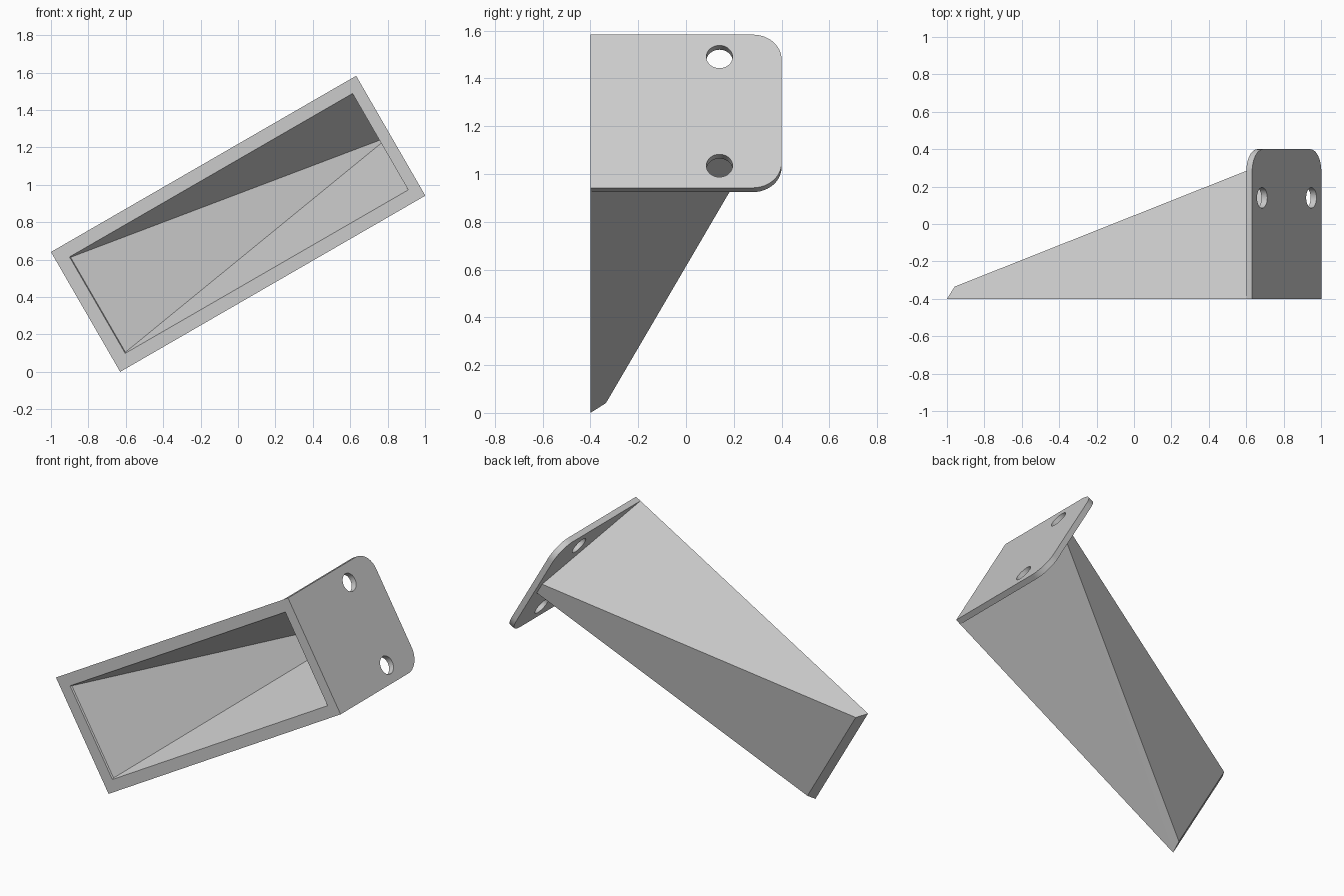
import bpy, bmesh, math
from mathutils import Matrix

cube = bpy.data.objects.get("Cube")
if cube:
    bpy.data.objects.remove(cube, do_unlink=True)

LENGTH, WIDTH, PLATE = 1.884, 0.74, 0.036
MID = WIDTH / 2
FRONT, BACK = -0.4, 0.4

# Local frame: x along the wedge, y depth, z across; tilted up 30 degrees
TILT = Matrix.Translation((-0.63, 0, 0)) @ Matrix.Rotation(math.radians(-30), 4, 'Y')

grey = bpy.data.materials.new("light grey")
grey.use_nodes = True
colour = (0.6, 0.6, 0.6, 1)
grey.diffuse_color = colour
grey.node_tree.nodes["Principled BSDF"].inputs["Base Color"].default_value = colour


def make_object(name, bm):
    bmesh.ops.recalc_face_normals(bm, faces=bm.faces)
    bm.transform(TILT)
    mesh = bpy.data.meshes.new(name)
    bm.to_mesh(mesh)
    bm.free()
    mesh.materials.append(grey)
    ob = bpy.data.objects.new(name, mesh)
    bpy.context.collection.objects.link(ob)
    return ob


def hull(name, stations):
    """Convex solid from (along, depth, half width) stations, mirrored about the middle."""
    bm = bmesh.new()
    for u, y, half in stations:
        for side in (-1, 1):
            bm.verts.new((u, y, MID + side * half))
    bmesh.ops.convex_hull(bm, input=bm.verts)
    bmesh.ops.dissolve_limit(bm, angle_limit=0.002, verts=bm.verts, edges=bm.edges)
    return make_object(name, bm)


def cut(target, cutter):
    cutter.hide_render = True
    mod = target.modifiers.new("cut", 'BOOLEAN')
    mod.operation = 'DIFFERENCE'
    mod.solver = 'EXACT'
    mod.object = cutter
    bpy.context.view_layer.objects.active = target
    bpy.ops.object.modifier_apply(modifier=mod.name)
    bpy.data.objects.remove(cutter, do_unlink=True)


# Hollow wedge: sides lean in as it deepens, ending in a narrow ridge at the plate
end = LENGTH - PLATE
wedge = hull("wedge_body", [(0, FRONT, MID), (end, FRONT, MID),
                            (0.03, -0.335, MID - 0.03), (end, 0.35, 0.038)])
cavity = hull("cavity_cutter", [(0.068, -0.41, 0.302), (1.82, -0.41, 0.302),
                                (0.077, -0.39, 0.293), (1.82, 0.27, 0.009)])
cut(wedge, cavity)

# Mounting plate with two rounded back corners
R = 0.12
profile = [(FRONT, WIDTH), (FRONT, 0)]
for centre, start in ((R, -90), (WIDTH - R, 0)):
    for i in range(13):
        a = math.radians(start + i * 7.5)
        profile.append((BACK - R + R * math.cos(a), centre + R * math.sin(a)))
bm = bmesh.new()
face = bm.faces.new([bm.verts.new((end, y, v)) for y, v in profile])
extruded = bmesh.ops.extrude_face_region(bm, geom=[face])
bmesh.ops.translate(bm, vec=(PLATE, 0, 0),
                    verts=[g for g in extruded["geom"] if isinstance(g, bmesh.types.BMVert)])
plate = make_object("mounting_plate", bm)

# Screw holes
for v in (0.107, WIDTH - 0.107):
    bm = bmesh.new()
    place = Matrix.Translation((end + PLATE / 2, 0.14, v)) @ Matrix.Rotation(math.pi / 2, 4, 'Y')
    bmesh.ops.create_cone(bm, cap_ends=True, segments=40, radius1=0.055, radius2=0.055,
                          depth=0.2, matrix=place)
    cut(plate, make_object("hole_cutter", bm))

# Smooth the round edges only
bpy.ops.object.select_all(action='DESELECT')
plate.select_set(True)
bpy.context.view_layer.objects.active = plate
bpy.ops.object.shade_smooth_by_angle(angle=math.radians(30))
